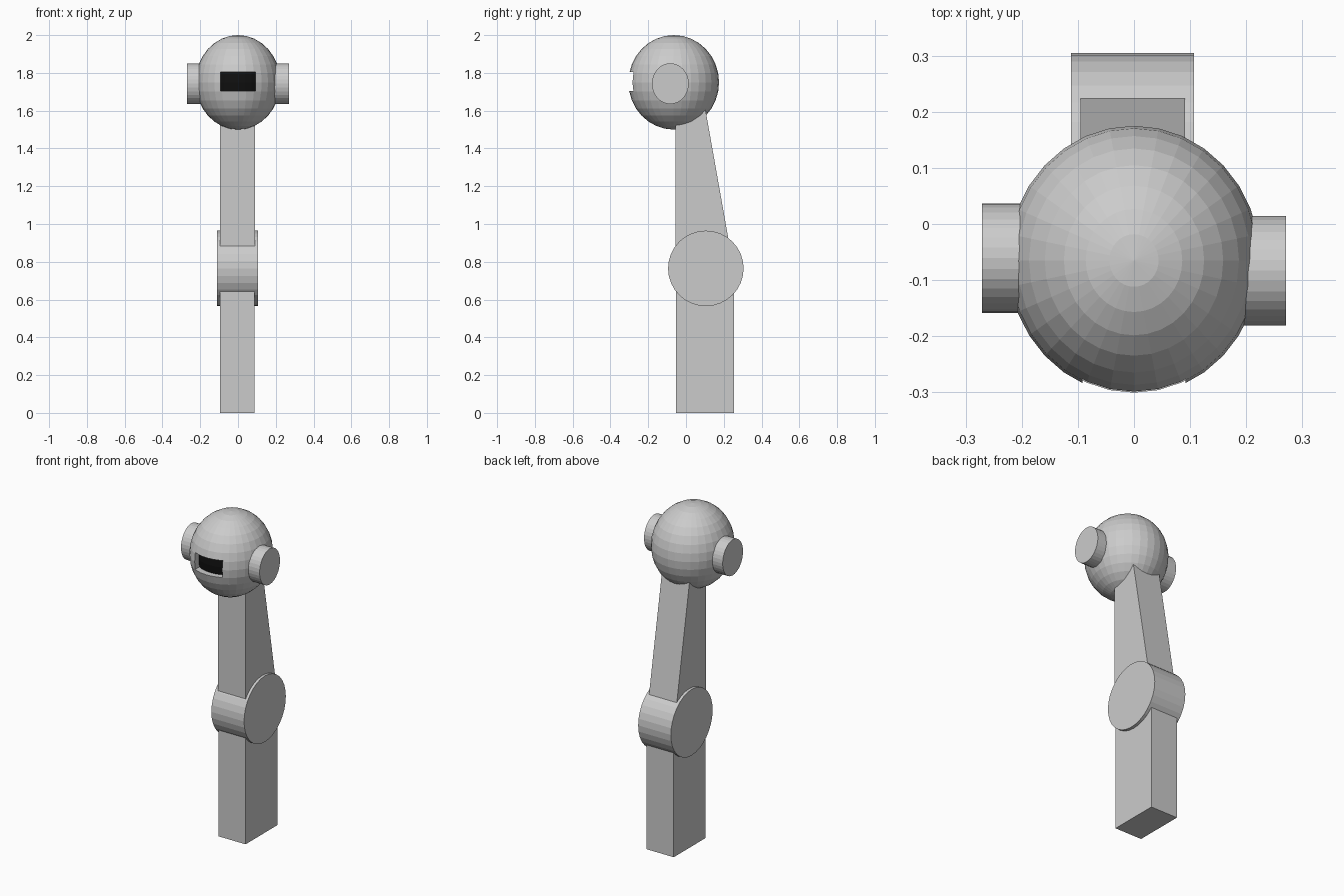
import bpy, bmesh, math
from mathutils import Matrix, Vector

if "Cube" in bpy.data.objects:
    bpy.data.objects.remove(bpy.data.objects["Cube"])

HEAD = Vector((0, -0.065, 1.75))
RADII = Vector((0.225, 0.24, 0.25))


def make(name, bm):
    bmesh.ops.recalc_face_normals(bm, faces=bm.faces)
    mesh = bpy.data.meshes.new(name)
    bm.to_mesh(mesh)
    bm.free()
    obj = bpy.data.objects.new(name, mesh)
    bpy.context.collection.objects.link(obj)
    return obj


def ellipsoid(name, radii):
    bm = bmesh.new()
    bmesh.ops.create_uvsphere(bm, u_segments=32, v_segments=16, radius=1,
                              matrix=Matrix.Translation(HEAD) @ Matrix.Diagonal((*radii, 1)))
    return make(name, bm)


def disc(name, x0, x1, y, z, ry, rz):
    # cylinder lying along x
    m = (Matrix.Translation(((x0 + x1) / 2, y, z)) @ Matrix.Diagonal((1, ry, rz, 1))
         @ Matrix.Rotation(math.pi / 2, 4, 'Y'))
    bm = bmesh.new()
    bmesh.ops.create_cone(bm, cap_ends=True, segments=32, radius1=1, radius2=1,
                          depth=x1 - x0, matrix=m)
    return make(name, bm)


def prism(name, x0, x1, profile):
    # side (y, z) profile extruded along x
    bm = bmesh.new()
    face = bm.faces.new([bm.verts.new((x0, y, z)) for y, z in profile])
    ext = bmesh.ops.extrude_face_region(bm, geom=[face])
    bmesh.ops.translate(bm, vec=(x1 - x0, 0, 0),
                        verts=[v for v in ext['geom'] if isinstance(v, bmesh.types.BMVert)])
    return make(name, bm)


def subtract(target, cutter):
    mod = target.modifiers.new("cut", 'BOOLEAN')
    mod.operation, mod.solver, mod.object = 'DIFFERENCE', 'EXACT', cutter
    bpy.context.view_layer.objects.active = target
    bpy.ops.object.modifier_apply(modifier=mod.name)
    bpy.data.objects.remove(cutter)


# lower leg, knee joint, upper leg
prism("lower_leg", -0.095, 0.088, [(-0.053, 0), (0.253, 0), (0.253, 0.7), (-0.053, 0.7)])
disc("knee_joint", -0.112, 0.107, 0.105, 0.765, 0.2, 0.2)
prism("upper_leg", -0.095, 0.091, [(-0.056, 0.8), (0.246, 0.8), (0.095, 1.65), (-0.056, 1.65)])

# head with a shallow slot whose floor follows the ball
head = ellipsoid("head", RADII)
slot = prism("slot_cutter", -0.092, 0.092,
             [(-0.4, 1.703), (-0.15, 1.703), (-0.15, 1.805), (-0.4, 1.805)])
subtract(slot, ellipsoid("slot_floor_cutter", RADII - Vector((0.035, 0.035, 0.035))))
# keep only the outer piece of the slot cutter
bm = bmesh.new()
bm.from_mesh(slot.data)
bmesh.ops.delete(bm, geom=[v for v in bm.verts if v.co.y > -0.2], context='VERTS')
bm.to_mesh(slot.data)
bm.free()
subtract(head, slot)

# black floor of the slot
grey = bpy.data.materials.new("grey")
grey.diffuse_color = (0.8, 0.8, 0.8, 1)
grey.use_nodes = True
grey.node_tree.nodes["Principled BSDF"].inputs["Base Color"].default_value = grey.diffuse_color
black = bpy.data.materials.new("black")
black.diffuse_color = (0.005, 0.005, 0.005, 1)
black.use_nodes = True
black.node_tree.nodes["Principled BSDF"].inputs["Base Color"].default_value = black.diffuse_color
head.data.materials.clear()
head.data.materials.append(grey)
head.data.materials.append(black)
for f in head.data.polygons:
    d = f.center - HEAD
    r = Vector((d.x / RADII.x, d.y / RADII.y, d.z / RADII.z)).length
    f.material_index = int(r < 0.9 and f.normal.y < -0.5)

# ear caps
disc("ear_left", -0.271, -0.18, -0.061, 1.743, 0.0975, 0.108)
disc("ear_right", 0.18, 0.271, -0.083, 1.743, 0.0975, 0.108)
